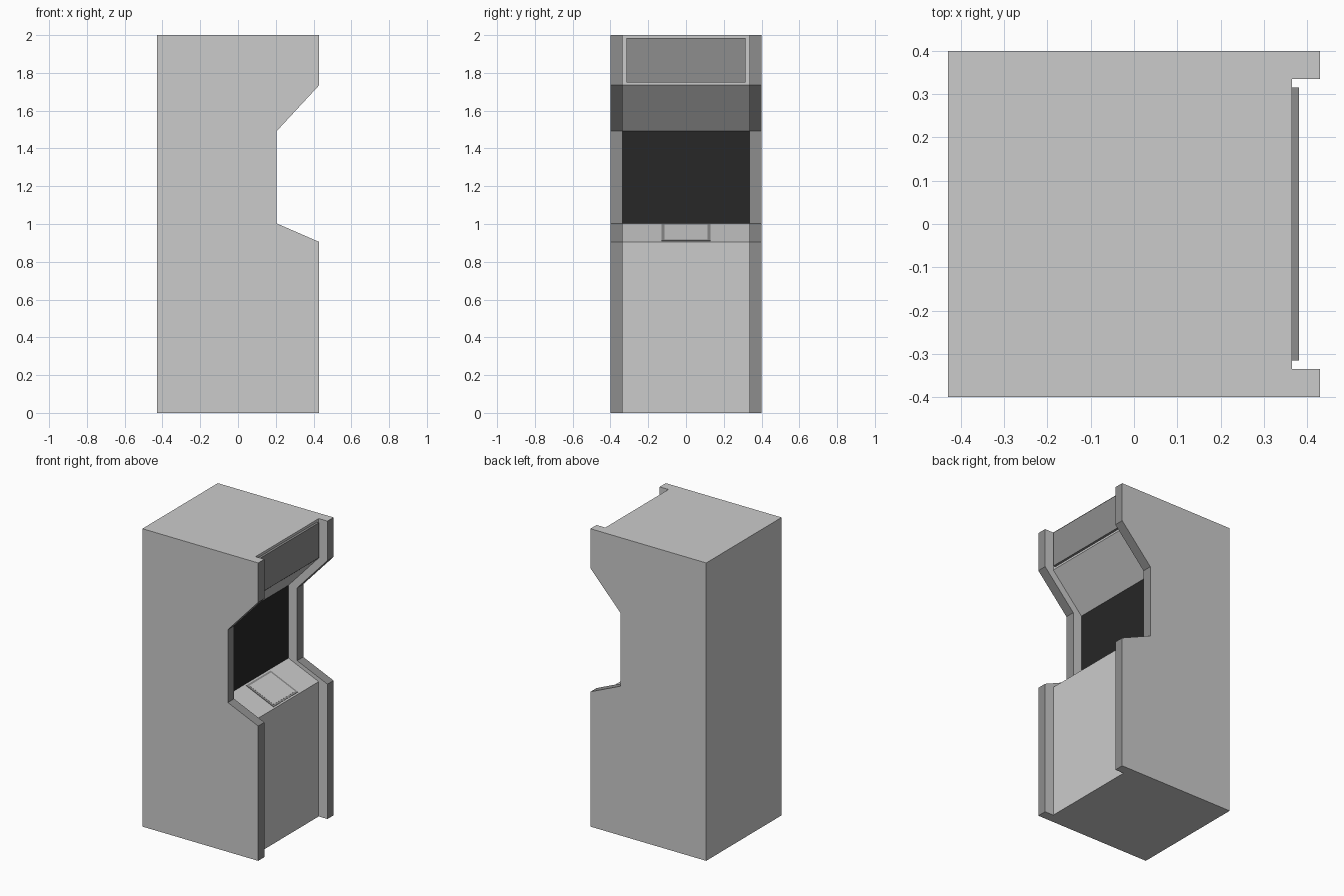
import bpy, bmesh, math
from mathutils import Matrix

if "Cube" in bpy.data.objects:
    bpy.data.objects.remove(bpy.data.objects["Cube"])

FRONT, BACK = 0.43, -0.43
HALF, PANEL = 0.40, 0.065      # half width, side panel thickness
RECESS = 0.065                 # body sits behind the panel edges


def material(name, v):
    m = bpy.data.materials.new(name)
    m.diffuse_color = (v, v, v, 1)
    m.use_nodes = True
    m.node_tree.nodes["Principled BSDF"].inputs["Base Color"].default_value = m.diffuse_color
    return m


grey = material("light_grey", 0.8)
dark = material("dark_trim", 0.27)
black = material("screen_black", 0.02)


def profile(shift):
    """Side outline: front edge from bottom to top, then the back."""
    front = [(FRONT, 0), (FRONT, 0.905), (0.205, 1.003), (0.205, 1.492),
             (FRONT, 1.735), (FRONT, 2)]
    return [(x - shift, z) for x, z in front] + [(BACK, 2), (BACK, 0)]


def extrude_profile(name, pts, y0, y1, colour, edges):
    """Extrude an x-z outline along y; the listed outline edges get the colour."""
    bm = bmesh.new()
    a = [bm.verts.new((x, y0, z)) for x, z in pts]
    b = [bm.verts.new((x, y1, z)) for x, z in pts]
    bm.faces.new(a)
    bm.faces.new(b[::-1])
    n = len(pts)
    for i in range(n):
        j = (i + 1) % n
        f = bm.faces.new((a[i], b[i], b[j], a[j]))
        f.material_index = int(i in edges)
    return finish(name, bm, [grey, colour])


def box(name, size, centre, mat, tilt=0):
    bm = bmesh.new()
    m = Matrix.Translation(centre) @ Matrix.Rotation(tilt, 4, 'Y') @ Matrix.Diagonal((*size, 1))
    bmesh.ops.create_cube(bm, size=1, matrix=m)
    return finish(name, bm, [mat])


def finish(name, bm, mats):
    bmesh.ops.recalc_face_normals(bm, faces=bm.faces)
    me = bpy.data.meshes.new(name)
    bm.to_mesh(me)
    bm.free()
    for m in mats:
        me.materials.append(m)
    ob = bpy.data.objects.new(name, me)
    bpy.context.collection.objects.link(ob)
    return ob


# Side panels with dark front trim
for side, y0 in (("left", -HALF), ("right", HALF - PANEL)):
    extrude_profile(side + "_side_panel", profile(0), y0, y0 + PANEL, dark, range(5))

# Recessed cabinet body, black on the screen face
inner = HALF - PANEL
extrude_profile("cabinet_body", profile(RECESS), -inner, inner, black, {2})

# Dark sign board at the top
box("sign_board", (0.016, 0.63, 0.235), (FRONT - RECESS + 0.008, 0, 1.866), dark)

# Framed control plate lying on the sloped deck
tilt = math.atan2(1.003 - 0.905, 0.225)
deck = ((0.205 + FRONT) / 2 - RECESS, 0, 0.954)
box("control_frame", (0.222, 0.26, 0.006), deck, dark, tilt)
box("control_plate", (0.196, 0.23, 0.008), deck, grey, tilt)
